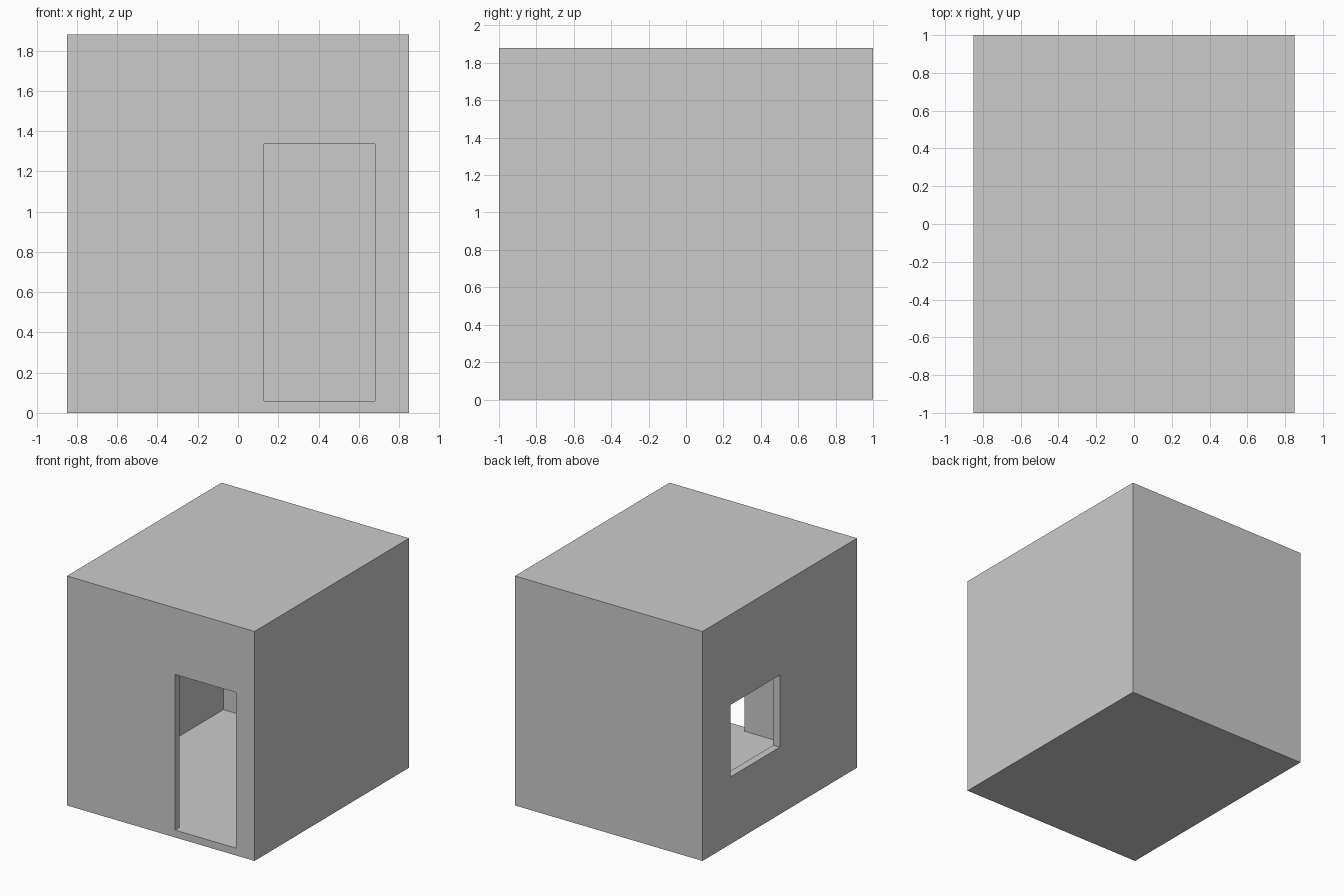
import bpy

if "Cube" in bpy.data.objects:
    bpy.data.objects.remove(bpy.data.objects["Cube"])

W, D, H, T = 0.85, 1.0, 1.88, 0.06  # half width, half depth, height, wall thickness


def box(name, lo, hi):
    """Axis-aligned box between two corners."""
    x0, y0, z0 = lo
    x1, y1, z1 = hi
    verts = [(x, y, z) for z in (z0, z1) for x, y in ((x0, y0), (x1, y0), (x1, y1), (x0, y1))]
    faces = [(3, 2, 1, 0), (4, 5, 6, 7)]
    faces += [(i, (i + 1) % 4, (i + 1) % 4 + 4, i + 4) for i in range(4)]
    mesh = bpy.data.meshes.new(name)
    mesh.from_pydata(verts, [], faces)
    obj = bpy.data.objects.new(name, mesh)
    bpy.context.collection.objects.link(obj)
    return obj


def cut(target, name, lo, hi):
    """Subtract a hidden box from the target."""
    cutter = box(name, lo, hi)
    cutter.hide_render = True
    cutter.display_type = 'WIRE'
    mod = target.modifiers.new(name, 'BOOLEAN')
    mod.operation = 'DIFFERENCE'
    mod.solver = 'EXACT'
    mod.object = cutter


# Outer shell with floor, walls and flat roof
house = box("house_shell", (-W, -D, 0), (W, D, H))

# Hollow room
cut(house, "room_cutter", (-W + T, -D + T, T), (W - T, D - T, H - T))

# Doorway in the front wall, sill level with the floor
cut(house, "door_cutter", (0.13, -D - 0.1, T), (0.68, -D + 0.3, 1.335))

# Window in the left wall
cut(house, "window_cutter", (-W - 0.1, 0.0, 0.55), (-W + 0.3, 0.635, 1.14))
